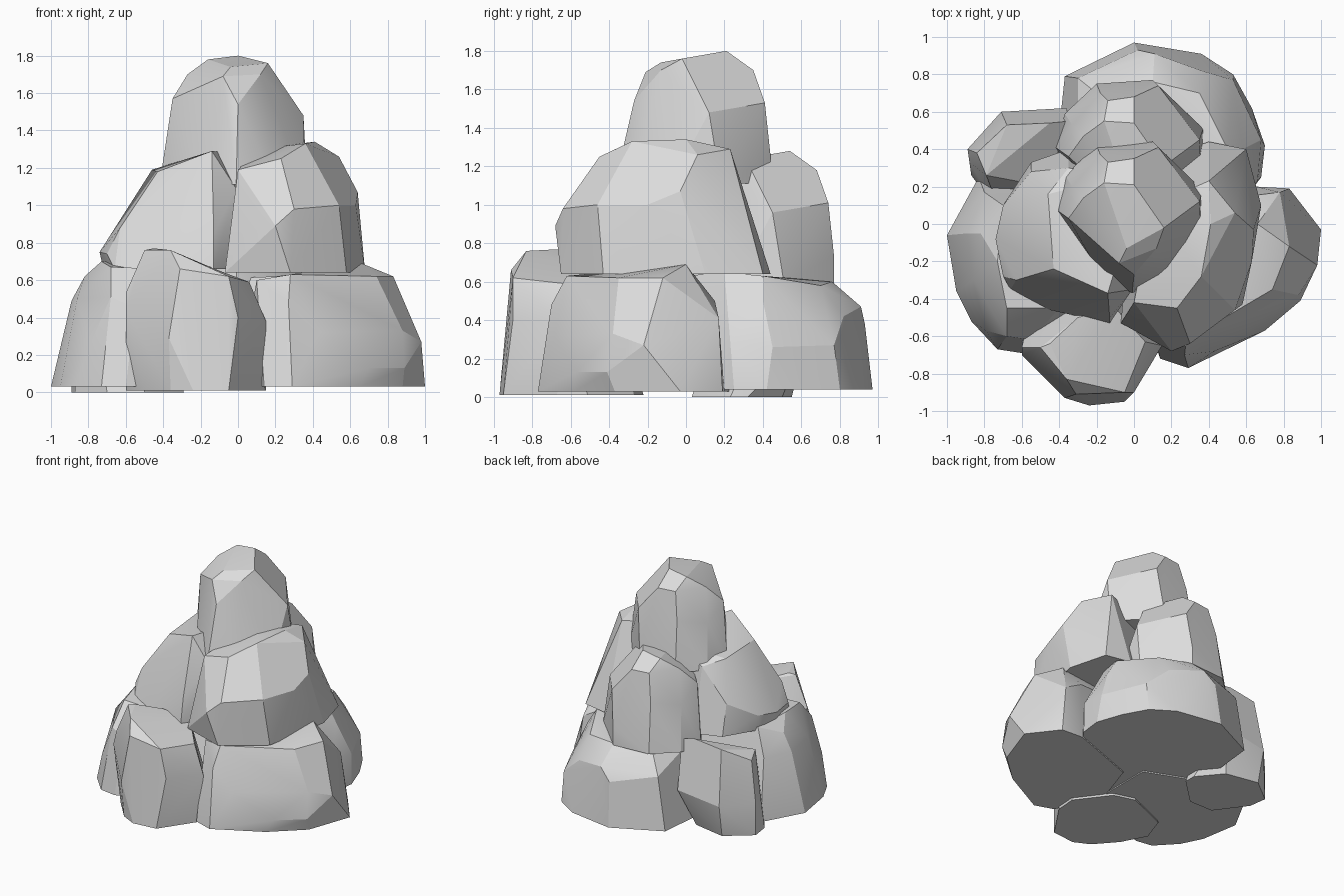
import bpy
import bmesh
import math
from mathutils import Vector

default_cube = bpy.data.objects.get("Cube")
if default_cube:
    bpy.data.objects.remove(default_cube, do_unlink=True)

# One plain stone colour for the whole pile
stone = bpy.data.materials.new("light grey stone")
stone.use_nodes = True
stone_colour = (0.72, 0.72, 0.72, 1)
stone.diffuse_color = stone_colour
stone.node_tree.nodes["Principled BSDF"].inputs["Base Color"].default_value = stone_colour

CENTIMETRE = 0.01
boulders = []


def link_boulder(name, mesh, lift, shift=0):
    """Place a boulder mesh at its height, optionally moved backwards."""
    boulder = bpy.data.objects.new(name, mesh)
    boulder.location = Vector((0, shift, lift)) * CENTIMETRE
    bpy.context.scene.collection.objects.link(boulder)
    boulders.append(boulder)
    return boulder


def chisel_boulder(name, lift, footprint, shoulder, crown):
    """Wrap a faceted hull around a flat footprint, a shoulder and a crown."""
    bm = bmesh.new()
    corners = [(x, y, 0) for x, y in footprint] + shoulder + crown
    for corner in corners:
        bm.verts.new(Vector(corner) * CENTIMETRE)
    hull = bmesh.ops.convex_hull(bm, input=bm.verts[:])
    unused = [g for g in hull["geom_interior"] if isinstance(g, bmesh.types.BMVert)]
    bmesh.ops.delete(bm, geom=unused, context="VERTS")
    # Merge nearly flat triangles into broad chiselled facets
    bmesh.ops.dissolve_limit(
        bm, angle_limit=math.radians(7), verts=bm.verts[:], edges=bm.edges[:])
    bmesh.ops.recalc_face_normals(bm, faces=bm.faces[:])
    mesh = bpy.data.meshes.new(name)
    bm.to_mesh(mesh)
    bm.free()
    mesh.materials.append(stone)
    return link_boulder(name, mesh, lift)


# Summit boulder, repeated lower down at the back
summit = chisel_boulder(
    "summit_boulder", lift=111,
    footprint=[(-42, 8), (-18, -27), (-1, -37), (20, -27), (36, -8),
               (37, 18), (10, 44), (-20, 42), (-37, 26)],
    shoulder=[(-35, 3, 46), (0, -27, 43), (-18, -14, 49), (35, 12, 37),
              (13, 41, 42), (-18, 37, 38), (-33, 20, 34),
              (10, 44, 14), (36, 8, 22)],
    crown=[(0, 21, 69), (-16, 22, 67), (16, -2, 65), (-27, 14, 59), (0, 0, 66),
           (-4, -13, 63), (-8, -21, 58), (12, -13, 59), (-14, 33, 59), (0, 35, 59)],
)
link_boulder("upper_back_boulder", summit.data, lift=59, shift=33)

# Middle tier
chisel_boulder(
    "upper_left_boulder", lift=64,
    footprint=[(-7, -53), (28, -65), (58, -43), (68, 10), (60, 40), (40, 44), (0, 30)],
    shoulder=[(20, -68, 25), (30, -64, 34), (54, -46, 36), (63, -20, 36),
              (64, -3, 43), (2, -56, 20)],
    crown=[(0, -42, 55), (23, -45, 61), (36, -28, 69), (41, 0, 70),
           (54, 6, 62), (40, 23, 65), (10, 10, 66)],
)
chisel_boulder(
    "upper_right_boulder", lift=66,
    footprint=[(-70, 8), (-72, -10), (-66, -35), (-45, -46), (-13, -53),
               (-3, -38), (0, 30), (-35, 40), (-55, 33)],
    shoulder=[(-74, -8, 9), (-70, -28, 8), (-63, -30, 22), (-13, -50, 19),
              (-70, 10, 12), (-55, 28, 24)],
    crown=[(-46, 16, 53), (-43, -24, 52), (-14, -37, 63), (-1, -35, 43),
           (-35, 30, 49), (-10, 25, 59), (0, 10, 62)],
)

# Ground tier
chisel_boulder(
    "lower_left_boulder", lift=3,
    footprint=[(14, -72), (29, -77), (65, -58), (88, -37), (100, -3), (83, 19),
               (65, 20), (10, 0), (0, -30)],
    shoulder=[(70, -57, 10), (89, -41, 10), (98, -22, 24), (88, -38, 30),
              (43, -68, 29), (27, -70, 45), (78, 17, 38), (62, 15, 47)],
    crown=[(28, -62, 60), (74, -35, 59), (83, -12, 59), (66, 0, 66),
           (10, -55, 57), (10, 0, 57)],
)
chisel_boulder(
    "lower_right_boulder", lift=3,
    footprint=[(-83, 25), (-100, -6), (-95, -36), (-87, -52), (-73, -67),
               (-60, -69), (0, -50), (0, 10), (-50, 30)],
    shoulder=[(-89, -5, 46), (-86, -30, 47), (-79, -57, 23), (-68, -60, 48),
              (-55, -62, 42), (-80, 17, 47)],
    crown=[(-82, -5, 59), (-73, -20, 67), (-68, -45, 64), (-40, -45, 63),
           (-70, 10, 66), (-10, 10, 62)],
)
chisel_boulder(
    "front_boulder", lift=1,
    footprint=[(-50, -75), (-36, -91), (-24, -97), (-5, -95), (14, -67),
               (15, -51), (-3, -27), (-20, -22), (-53, -36), (-60, -56)],
    shoulder=[(-60, -70, 43), (-60, -66, 52), (-37, -93, 28), (-22, -95, 34),
              (0, -90, 39), (15, -65, 37)],
    crown=[(-50, -66, 75), (-45, -64, 76), (-36, -83, 75), (-31, -91, 65),
           (-5, -90, 61), (6, -63, 58), (-30, -50, 71), (-10, -45, 64)],
)
chisel_boulder(
    "back_boulder", lift=4,
    footprint=[(-37, 79), (0, 97), (36, 91), (53, 80), (63, 62), (70, 42),
               (68, 25), (37, -17), (1, -31), (-45, 3), (-39, 67)],
    shoulder=[(2, 93, 34), (11, 91, 43), (36, 82, 38), (53, 77, 23),
              (68, 45, 22), (66, 23, 25), (-30, 78, 41), (58, 40, 46)],
    crown=[(50, 40, 59), (45, 20, 61), (10, 76, 56), (35, 70, 54),
           (-20, 70, 54), (-30, 30, 56), (20, -10, 58)],
)
chisel_boulder(
    "back_right_slab", lift=0,
    footprint=[(-89, 40), (-87, 26), (-70, 3), (-50, 3), (-29, 23),
               (-29, 32), (-44, 50), (-70, 55)],
    shoulder=[(-71, 60, 25), (-36, 62, 30), (-89, 40, 25), (-88, 33, 30)],
    crown=[(-68, 53, 67), (-45, 54, 70), (-35, 55, 68), (-84, 38, 57),
           (-79, 26, 60), (-60, 24, 56), (-47, 20, 50)],
)

# Soften shallow creases, keep the chiselled edges crisp
bpy.ops.object.select_all(action="DESELECT")
for boulder in boulders:
    boulder.select_set(True)
bpy.context.view_layer.objects.active = boulders[0]
bpy.ops.object.shade_smooth_by_angle(angle=math.radians(20))
